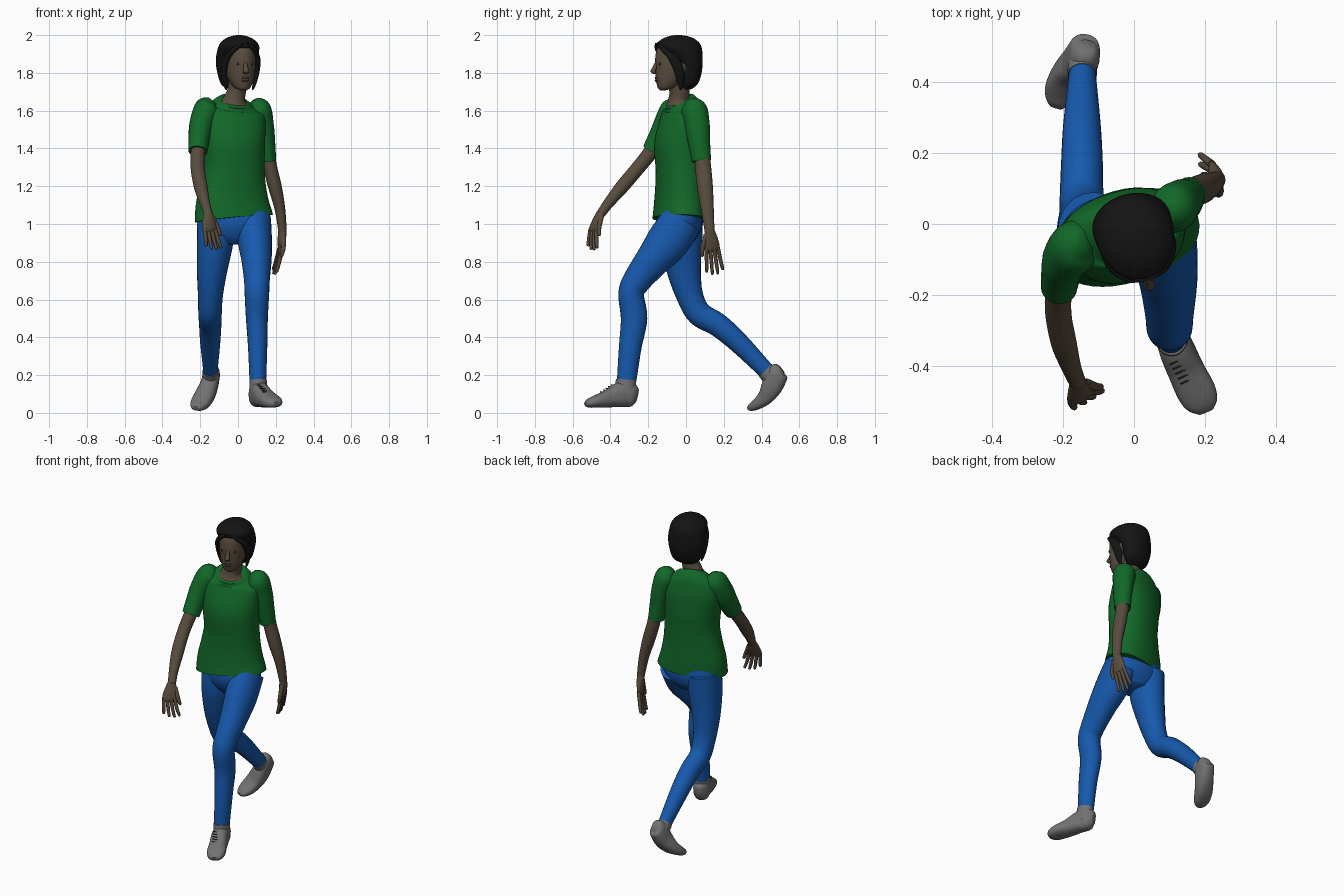
import bpy, bmesh
from math import sin, cos, pi
from mathutils import Vector

X = Vector((1, 0, 0))


def material(name, rgb):
    m = bpy.data.materials.new(name)
    m.diffuse_color = (*rgb, 1)
    return m


SKIN = material("skin", (0.10, 0.072, 0.047))
HAIR = material("hair", (0.007, 0.007, 0.007))
GREEN = material("shirt_green", (0.006, 0.14, 0.022))
BLUE = material("trouser_blue", (0.008, 0.10, 0.42))
GREY = material("shoe_grey", (0.17, 0.17, 0.17))
DARK = material("dark", (0.03, 0.025, 0.02))


def spline(rows, n):
    """Catmull-Rom through rows of (x, y, z, half width, half depth)."""
    p = [rows[0]] + list(rows) + [rows[-1]]
    out = []
    for i in range(1, len(p) - 2):
        for k in range(n):
            t = k / n
            out.append([0.5 * (2 * b + (c - a) * t + (2 * a - 5 * b + 4 * c - d) * t * t
                               + (3 * b - a - 3 * c + d) * t ** 3)
                        for a, b, c, d in zip(*p[i - 1:i + 3])])
    return out + [list(rows[-1])]


def tube(name, rows, mat, ref=X, sides=24, n=5, power=2.0, flat=False):
    """Loft elliptical rings along a path; ref is the width direction."""
    s = spline(rows, n)
    pts = [Vector(r[:3]) for r in s]
    bm = bmesh.new()
    rings = []
    for i, r in enumerate(s):
        t = (pts[min(i + 1, len(s) - 1)] - pts[max(i - 1, 0)]).normalized()
        if flat:
            t = Vector((0, 0, 1))
        u = (ref - t * t.dot(ref)).normalized()
        v = t.cross(u)
        ring = []
        for j in range(sides):
            c, d = cos(2 * pi * j / sides), sin(2 * pi * j / sides)
            c = abs(c) ** (2 / power) * (1 if c > 0 else -1)
            d = abs(d) ** (2 / power) * (1 if d > 0 else -1)
            ring.append(bm.verts.new(pts[i] + u * c * r[3] + v * d * r[4]))
        rings.append(ring)
    for a, b in zip(rings, rings[1:]):
        for j in range(sides):
            k = (j + 1) % sides
            bm.faces.new((a[j], a[k], b[k], b[j]))
    bm.faces.new(rings[0][::-1])
    bm.faces.new(rings[-1])
    bmesh.ops.recalc_face_normals(bm, faces=bm.faces)
    me = bpy.data.meshes.new(name)
    bm.to_mesh(me)
    bm.free()
    me.polygons.foreach_set("use_smooth", [True] * len(me.polygons))
    me.set_sharp_from_angle(angle=0.9)
    me.materials.append(mat)
    ob = bpy.data.objects.new(name, me)
    bpy.context.collection.objects.link(ob)
    return ob


def yaw(a):
    return Vector((cos(a), sin(a), 0))


# Shirt body with tilted collar, and sleeves
tube("shirt", [(-.022, -.038, 1.03, .212, .128), (-.028, -.035, 1.10, .200, .125),
               (-.026, -.033, 1.20, .178, .122), (-.022, -.032, 1.30, .165, .124),
               (-.025, -.033, 1.42, .170, .130), (-.032, -.022, 1.52, .182, .115),
               (-.032, -.018, 1.585, .175, .100), (-.028, -.022, 1.622, .125, .094),
               (-.022, -.035, 1.65, .078, .080)], GREEN, yaw(.28), 40, power=2.2)
tube("sleeve_forward", [(-.135, -.05, 1.65, .03, .03), (-.16, -.058, 1.615, .068, .072),
                        (-.192, -.095, 1.53, .065, .075), (-.205, -.135, 1.46, .057, .064),
                        (-.212, -.18, 1.385, .051, .054)], GREEN)
tube("sleeve_back", [(.085, .03, 1.65, .03, .03), (.108, .042, 1.61, .065, .068),
                     (.132, .06, 1.52, .058, .066), (.145, .07, 1.43, .052, .058),
                     (.156, .082, 1.335, .046, .051)], GREEN)

# Trousers
tube("trouser_hips", [(-.022, -.03, 1.12, .165, .105), (-.02, -.033, 1.02, .190, .120),
                      (-.02, -.03, .95, .17, .105), (-.02, -.025, .90, .08, .07)], BLUE, sides=32)
tube("trouser_leg_front", [(.08, -.02, 1.02, .095, .11), (.09, -.098, .905, .090, .113),
                           (.098, -.175, .81, .080, .093), (.1, -.26, .70, .068, .075),
                           (.1, -.29, .63, .065, .068), (.1, -.275, .50, .058, .070),
                           (.104, -.295, .35, .051, .060), (.105, -.315, .165, .044, .051)], BLUE)
tube("trouser_leg_back", [(-.115, -.02, 1.03, .10, .11), (-.122, -.025, .90, .096, .11),
                          (-.138, -.01, .75, .080, .09), (-.146, .02, .62, .066, .071),
                          (-.148, .07, .525, .062, .066), (-.147, .17, .465, .059, .062),
                          (-.147, .28, .37, .053, .055), (-.146, .425, .222, .038, .044)], BLUE)

# Shoes, each with a collar round the ankle
tube("shoe_front", [(.088, -.262, .09, .02, .04), (.098, -.288, .095, .044, .063),
                    (.115, -.34, .098, .049, .068), (.145, -.41, .076, .052, .048),
                    (.177, -.475, .061, .055, .033), (.195, -.51, .052, .044, .024),
                    (.204, -.53, .047, .022, .012)], GREY, power=2.5)
tube("shoe_collar_front", [(.11, -.325, .08, .046, .058), (.106, -.317, .175, .046, .054)], GREY)
tube("shoe_back", [(-.132, .505, .232, .022, .025), (-.137, .487, .213, .042, .056),
                   (-.155, .455, .140, .049, .056), (-.18, .422, .085, .053, .042),
                   (-.203, .378, .048, .050, .030), (-.215, .347, .031, .036, .021),
                   (-.221, .33, .024, .018, .010)], GREY, power=2.5)
tube("shoe_collar_back", [(-.146, .465, .18, .042, .05), (-.146, .42, .225, .041, .048)], GREY)
for i in range(5):
    f = i / 4
    c = Vector((.128 + .03 * f, -.385 - .055 * f, .141 - .036 * f))
    a = Vector((.026, .012, -.007))
    tube(f"shoe_lace_{i}", [(*(c - a), .003, .003), (*(c + Vector((0, 0, .004))), .003, .003),
                            (*(c + a), .003, .003)], DARK, Vector((0, 0, 1)), 6, 3)

# Bare arms
tube("arm_forward", [(-.2, -.12, 1.48, .042, .045), (-.213, -.195, 1.37, .038, .039),
                     (-.213, -.26, 1.29, .037, .037), (-.197, -.34, 1.195, .036, .036),
                     (-.175, -.41, 1.11, .027, .028), (-.158, -.45, 1.055, .024, .024)], SKIN)
tube("arm_back", [(.15, .08, 1.42, .04, .04), (.168, .09, 1.31, .037, .042),
                  (.195, .1, 1.20, .036, .042), (.222, .113, 1.08, .028, .034),
                  (.236, .125, .96, .022, .026)], SKIN)


def hand(name, wrist, knuckle, tip, across):
    """Palm, four fanned fingers and a thumb on the +across side."""
    w, k, e, a = (Vector(q) for q in (wrist, knuckle, tip, across))
    a.normalize()
    m = w.lerp(k, .55)
    tube(name + "_palm", [(*w, .025, .022), (*m, .038, .021), (*k, .042, .015),
                          (*k.lerp(e, .12), .034, .010)], SKIN, a)
    for i in range(4):
        o = a * (i - 1.5) * .021
        end = k.lerp(e, (.82, .98, 1.0, .92)[i]) + o * 1.45
        mid = k.lerp(e, .5) + o * 1.25 + (k - w).normalized() * .008
        tube(f"{name}_finger_{i}", [(*(k + o), .011, .012), (*mid, .010, .010),
                                    (*end.lerp(mid, .12), .008, .008), (*end, .003, .003)],
             SKIN, a, 10, 4)
    b = w.lerp(k, .3) + a * .022
    tube(name + "_thumb", [(*b, .015, .014), (*(k + a * .052), .012, .012),
                           (*(k.lerp(e, .28) + a * .058), .009, .009),
                           (*(k.lerp(e, .34) + a * .058), .003, .003)], SKIN, a, 10, 4)


hand("hand_forward", (-.158, -.45, 1.06), (-.15, -.488, .975), (-.125, -.495, .862), (.8, .5, 0))
hand("hand_back", (.236, .125, .97), (.228, .138, .875), (.19, .155, .732), (.25, -1, 0))

# Neck and neckline
tube("neck", [(-.022, -.034, 1.64, .073, .075), (-.018, -.037, 1.665, .057, .056),
              (-.008, -.035, 1.70, .050, .053), (.005, -.045, 1.77, .050, .055)], SKIN)

# Head, turned a little to the side
TURN = .28
HX = yaw(TURN)
HY = Vector((-sin(TURN), cos(TURN), 0))


def head_rows(*rows):
    return [(*(Vector((.005, -.04, z)) + HX * x + HY * y), a, b) for x, y, z, a, b in rows]


tube("head", head_rows((0, -.085, 1.708, .018, .016), (0, -.068, 1.722, .042, .045),
                       (0, -.042, 1.76, .064, .080), (0, -.026, 1.81, .077, .098),
                       (0, -.020, 1.87, .082, .106), (0, -.014, 1.93, .078, .100),
                       (0, -.010, 1.97, .045, .060)), SKIN, HX, 32, flat=True)
tube("nose", head_rows((0, -.118, 1.862, .008, .008), (0, -.130, 1.832, .011, .012),
                       (0, -.140, 1.808, .017, .014), (0, -.126, 1.793, .013, .008)),
     SKIN, HX, 12, flat=True)
tube("lips", head_rows((0, -.116, 1.751, .012, .006), (0, -.120, 1.760, .022, .009),
                       (0, -.119, 1.767, .021, .006), (0, -.121, 1.774, .020, .008),
                       (0, -.119, 1.782, .008, .005)), SKIN, HX, 12, flat=True)
for s, side in ((-1, "left"), (1, "right")):
    tube("eye_" + side, head_rows((s * .034, -.112, 1.841, .004, .003),
                                  (s * .034, -.113, 1.848, .013, .005),
                                  (s * .034, -.114, 1.855, .004, .003)), DARK, HX, 12, flat=True)
    tube("ear_" + side, head_rows((s * .078, .0, 1.785, .006, .008), (s * .084, .002, 1.81, .010, .016),
                                  (s * .086, .004, 1.84, .010, .02), (s * .08, .004, 1.855, .005, .01)),
         SKIN, HX, 12, flat=True)
    # Side lock sweeping from the parting down past the temple
    tube("hair_lock_" + side, head_rows((s * .015, -.108, 1.958, .014, .016), (s * .05, -.093, 1.925, .02, .022),
                                        (s * .082, -.05, 1.875, .02, .03), (s * .09, -.022, 1.81, .016, .028),
                                        (s * .082, -.012, 1.745, .010, .018), (s * .073, -.008, 1.71, .004, .006)),
         HAIR, HX, 16, flat=True)

# Short hair cap
tube("hair", head_rows((0, .040, 1.712, .045, .025), (0, .050, 1.74, .082, .050),
                       (0, .052, 1.80, .102, .070), (0, .042, 1.87, .113, .085),
                       (0, .002, 1.94, .107, .121), (0, .0, 1.975, .080, .094),
                       (0, .0, 1.993, .045, .055), (0, .0, 2.0, .012, .015)),
     HAIR, HX, 36, flat=True)
